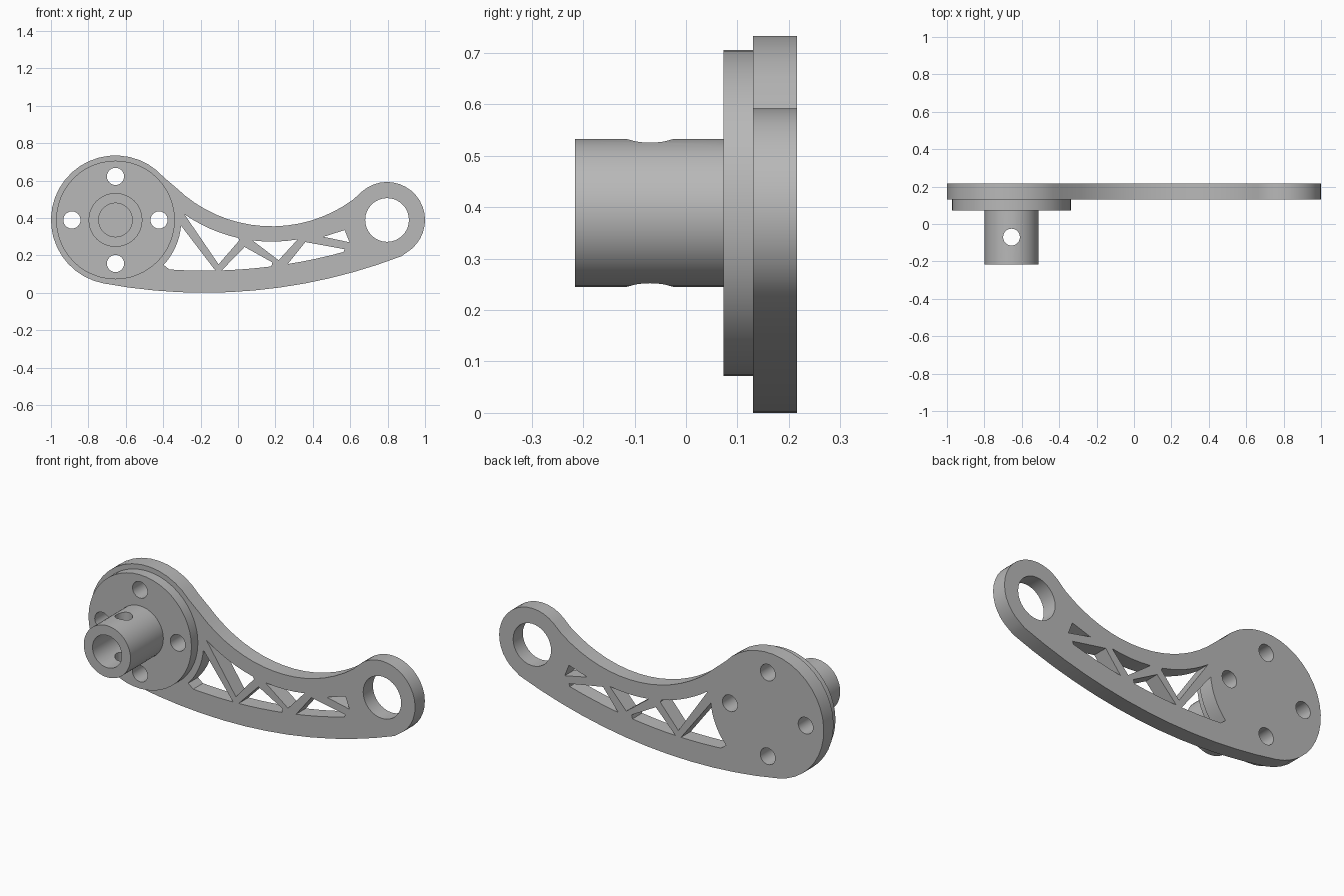
import bpy, bmesh
from math import sin, cos, radians, pi
from mathutils import Matrix

if "Cube" in bpy.data.objects:
    bpy.data.objects.remove(bpy.data.objects["Cube"])

grey = bpy.data.materials.new("machined grey")
grey.use_nodes = True
grey.diffuse_color = (0.48, 0.48, 0.48, 1)
grey.node_tree.nodes["Principled BSDF"].inputs["Base Color"].default_value = grey.diffuse_color

HUB = (-0.655, 0.389)      # pivot disc centre (x, z)
EYE = (0.797, 0.389)       # small end centre
DIP = (0.18, 1.09)         # centre of the concave upper edge
BELLY = (-0.18, 2.94)      # centre of the long lower edge


def arc(centre, radius, start, end, steps):
    """Points along an arc, angles in degrees."""
    out = []
    for i in range(steps + 1):
        a = radians(start + (end - start) * i / steps)
        out.append((centre[0] + radius * cos(a), centre[1] + radius * sin(a)))
    return out


def circle(centre, radius, steps=32):
    return arc(centre, radius, 0, 360, steps)[:-1]


def plate(name, loops, y0, y1):
    """Extrude an outline with inner holes (x, z) from y0 to y1."""
    curve = bpy.data.curves.new(name, 'CURVE')
    curve.dimensions = '2D'
    curve.fill_mode = 'BOTH'
    curve.extrude = (y1 - y0) / 2
    for loop in loops:
        spline = curve.splines.new('POLY')
        spline.points.add(len(loop) - 1)
        for point, (x, z) in zip(spline.points, loop):
            point.co = (x, z, 0, 1)
        spline.use_cyclic_u = True
    obj = bpy.data.objects.new(name, curve)
    bpy.context.collection.objects.link(obj)
    select(obj)
    bpy.ops.object.convert(target='MESH')
    obj = bpy.context.object
    obj.name = name
    mesh = obj.data
    mesh.transform(Matrix.Translation((0, (y0 + y1) / 2, 0)) @ Matrix.Rotation(pi / 2, 4, 'X'))
    bm = bmesh.new()
    bm.from_mesh(mesh)
    bmesh.ops.remove_doubles(bm, verts=bm.verts, dist=1e-5)
    bmesh.ops.recalc_face_normals(bm, faces=bm.faces)
    bm.to_mesh(mesh)
    bm.free()
    mesh.materials.clear()
    mesh.materials.append(grey)
    return obj


def select(obj):
    bpy.ops.object.select_all(action='DESELECT')
    obj.select_set(True)
    bpy.context.view_layer.objects.active = obj


# Arm outline: big end, lower edge, small end, upper edge
outline = (arc(HUB, 0.345, 41, 259.5, 24)
           + arc(BELLY, 2.94, -100.5, -69, 12)[1:]
           + arc(EYE, 0.203, -69, 131, 20)[1:]
           + arc(DIP, 0.735, -48.5, -139, 18)[1:-1])

# Truss pockets between the upper and lower rims
pockets = [
    arc(HUB, 0.352, -5, -43, 8) + arc(BELLY, 2.822, -93.8, -88.8, 4),
    arc(DIP, 0.817, -124.8, -102.7, 6) + [(0.008, 0.281), (-0.104, 0.152)],
    arc(BELLY, 2.822, -88.1, -82.7, 4) + [(0.184, 0.162), (0.035, 0.245)],
    arc(DIP, 0.817, -97.2, -80.2, 4) + [(0.217, 0.174)],
    arc(BELLY, 2.822, -80.9, -74.7, 4) + [(0.569, 0.233), (0.36, 0.271)],
    [(0.457, 0.299), (0.57, 0.335), (0.596, 0.27)],
]

# Four bolt holes around the pivot
bolt_holes = [circle(c, 0.046, 24) for c in arc(HUB, 0.233, 0, 270, 3)]

arm = plate("arm", [outline, circle(EYE, 0.117)] + bolt_holes + pockets, 0.13, 0.216)
flange = plate("flange", [circle(HUB, 0.317, 48)] + bolt_holes, 0.073, 0.13)
hub = plate("hub_tube", [circle(HUB, 0.144, 40), circle(HUB, 0.09, 40)], -0.216, 0.073)

# Cross pin hole through the hub
bpy.ops.mesh.primitive_cylinder_add(vertices=24, radius=0.045, depth=0.6,
                                    location=(HUB[0], -0.07, HUB[1]))
cutter = bpy.context.object
cutter.name = "pin_hole_cutter"
cutter.data.materials.append(grey)
select(hub)
cut = hub.modifiers.new("pin hole", 'BOOLEAN')
cut.object = cutter
cut.solver = 'EXACT'
bpy.ops.object.modifier_apply(modifier=cut.name)
bpy.data.objects.remove(cutter)

for part in (arm, flange, hub):
    select(part)
    bpy.ops.object.shade_smooth_by_angle(angle=radians(30))
